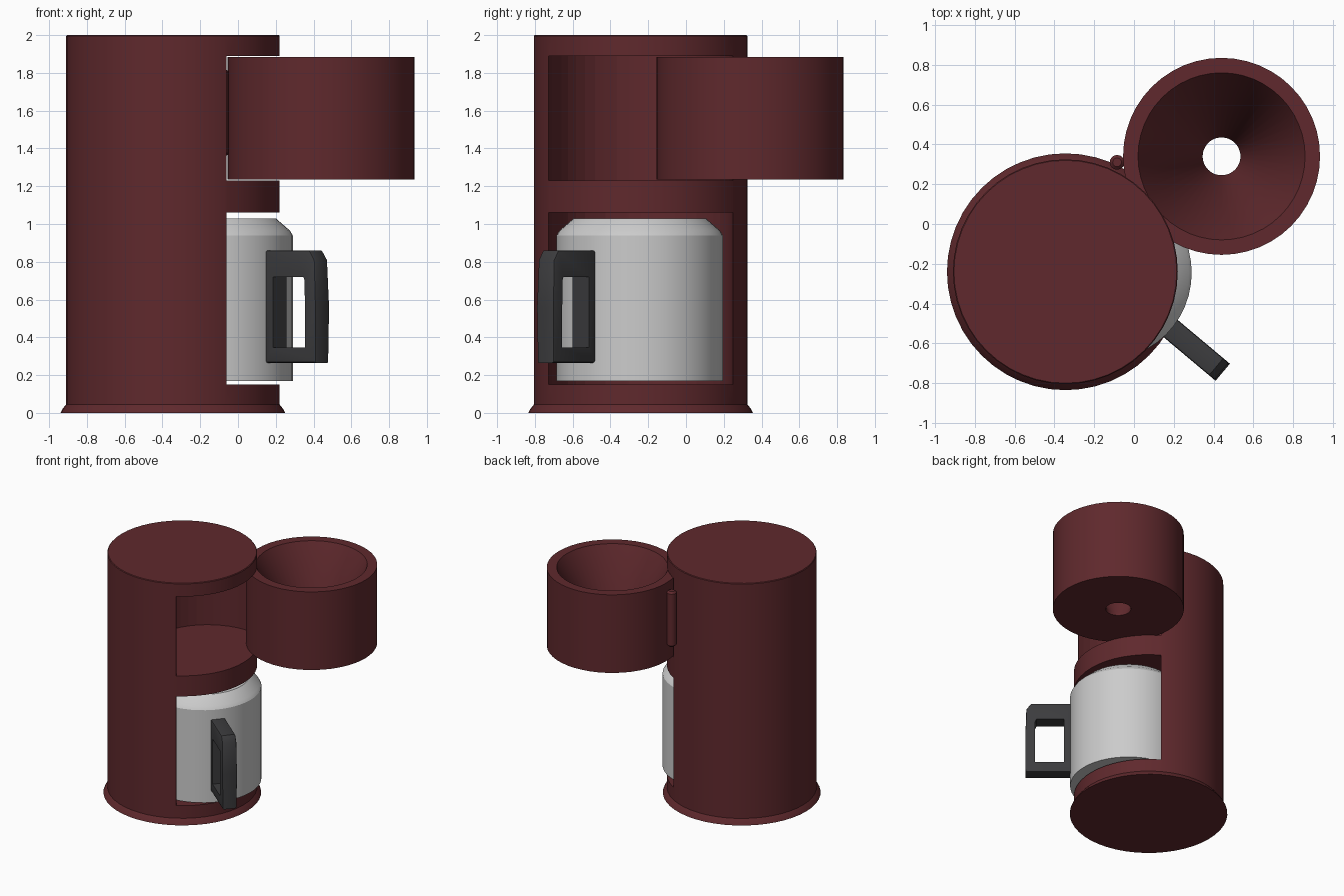
import bpy, bmesh, math

if "Cube" in bpy.data.objects:
    bpy.data.objects.remove(bpy.data.objects["Cube"])

def material(name, color):
    m = bpy.data.materials.new(name)
    m.diffuse_color = (*color, 1)
    m.use_nodes = True
    m.node_tree.nodes["Principled BSDF"].inputs["Base Color"].default_value = m.diffuse_color
    return m

RED = material("dark_red", (0.115, 0.022, 0.026))
BLACK = material("black", (0.045, 0.045, 0.048))

def finish(name, bm, mat=None, smooth=True):
    bmesh.ops.recalc_face_normals(bm, faces=bm.faces)
    me = bpy.data.meshes.new(name)
    bm.to_mesh(me)
    bm.free()
    ob = bpy.data.objects.new(name, me)
    bpy.context.collection.objects.link(ob)
    if mat:
        me.materials.append(mat)
    if smooth:
        shade(ob)
    return ob

def shade(ob):
    bpy.ops.object.select_all(action='DESELECT')
    ob.select_set(True)
    bpy.context.view_layer.objects.active = ob
    bpy.ops.object.shade_smooth_by_angle(angle=math.radians(30))

def lathe(name, center, profile, sides=48, mat=None, closed=False):
    """Revolve (radius, z) points; open profiles get capped at both ends."""
    bm = bmesh.new()
    rings = []
    for r, z in profile:
        rings.append([bm.verts.new((center[0] + r * math.cos(2 * math.pi * i / sides),
                                    center[1] + r * math.sin(2 * math.pi * i / sides), z))
                      for i in range(sides)])
    pairs = list(zip(rings, rings[1:]))
    if closed:
        pairs.append((rings[-1], rings[0]))
    else:
        bm.faces.new(rings[0])
        bm.faces.new(rings[-1])
    for a, b in pairs:
        for i in range(sides):
            j = (i + 1) % sides
            bm.faces.new((a[i], a[j], b[j], b[i]))
    return finish(name, bm, mat)

def prism(name, points, offset, mat=None, smooth=False):
    """Extrude a closed outline of 3D points along an offset."""
    bm = bmesh.new()
    face = bm.faces.new([bm.verts.new(p) for p in points])
    ext = bmesh.ops.extrude_face_region(bm, geom=[face])
    bmesh.ops.translate(bm, vec=offset,
                        verts=[v for v in ext["geom"] if isinstance(v, bmesh.types.BMVert)])
    return finish(name, bm, mat, smooth)

# Tall round body with flared foot
BODY = (-0.345, -0.24)
body = lathe("body", BODY, [(0.595, 0), (0.585, 0.02), (0.565, 0.045), (0.565, 1.995), (0.56, 2.0)], mat=RED)

# Two open-sided round pockets: one for the jug, one for the filter basket
def pocket(name, z0, z1):
    cx, r = -0.11, 0.485
    plan = [(cx + r * math.cos(a), BODY[1] + r * math.sin(a))
            for a in (math.pi * (0.5 + i / 24) for i in range(25))]
    plan += [(-0.06, BODY[1] - r), (-0.06, -1), (0.6, -1), (0.6, 0.6), (-0.06, 0.6), (-0.06, BODY[1] + r)]
    cutter = prism(name, [(x, y, z0) for x, y in plan], (0, 0, z1 - z0), RED)
    cutter.hide_render = True
    mod = body.modifiers.new(name, 'BOOLEAN')
    mod.operation, mod.object, mod.solver = 'DIFFERENCE', cutter, 'EXACT'
    bpy.context.view_layer.objects.active = body
    bpy.ops.object.modifier_apply(modifier=name)
    bpy.data.objects.remove(cutter)

pocket("jug_pocket", 0.15, 1.06)
pocket("basket_pocket", 1.23, 1.89)
shade(body)

# Swung-out filter basket with funnel and drip hole
lathe("filter_basket", (0.44, 0.34),
      [(0.495, 1.235), (0.495, 1.885), (0.42, 1.885), (0.095, 1.26), (0.095, 1.235)],
      mat=RED, closed=True)

# Hinge pin between body and basket
lathe("hinge", (-0.085, 0.31), [(0.022, 1.36), (0.037, 1.375), (0.037, 1.805), (0.022, 1.82)], 16, RED)

# Jug with sloped shoulder
JUG = (-0.15, -0.245)
lathe("jug", JUG, [(0.44, 0.17), (0.44, 0.94), (0.425, 0.965), (0.35, 1.03)])

# Jug handle: rectangular frame pointing diagonally outwards
ANG = math.radians(-40)
ux, uy = math.cos(ANG), math.sin(ANG)
outer = [(0.42, 0.265), (0.778, 0.265), (0.778, 0.56), (0.77, 0.81), (0.735, 0.86), (0.42, 0.86)]
inner = [(0.485, 0.345), (0.705, 0.345), (0.705, 0.56), (0.703, 0.70), (0.695, 0.72), (0.485, 0.72)]
bm = bmesh.new()
def ring(pts, side):
    return [bm.verts.new((JUG[0] + d * ux - side * uy, JUG[1] + d * uy + side * ux, z)) for d, z in pts]
loops = [ring(outer, -0.056), ring(outer, 0.056), ring(inner, 0.056), ring(inner, -0.056)]
outer_edges = []
for k in range(4):
    a, b = loops[k], loops[(k + 1) % 4]
    for i in range(6):
        j = (i + 1) % 6
        bm.faces.new((a[i], a[j], b[j], b[i]))
for k in (0, 1):
    outer_edges += [bm.edges.get((loops[k][i], loops[k][(i + 1) % 6])) for i in range(6)]
bmesh.ops.bevel(bm, geom=outer_edges, offset=0.012, segments=2, affect='EDGES', profile=0.5)
finish("jug_handle", bm, BLACK)
